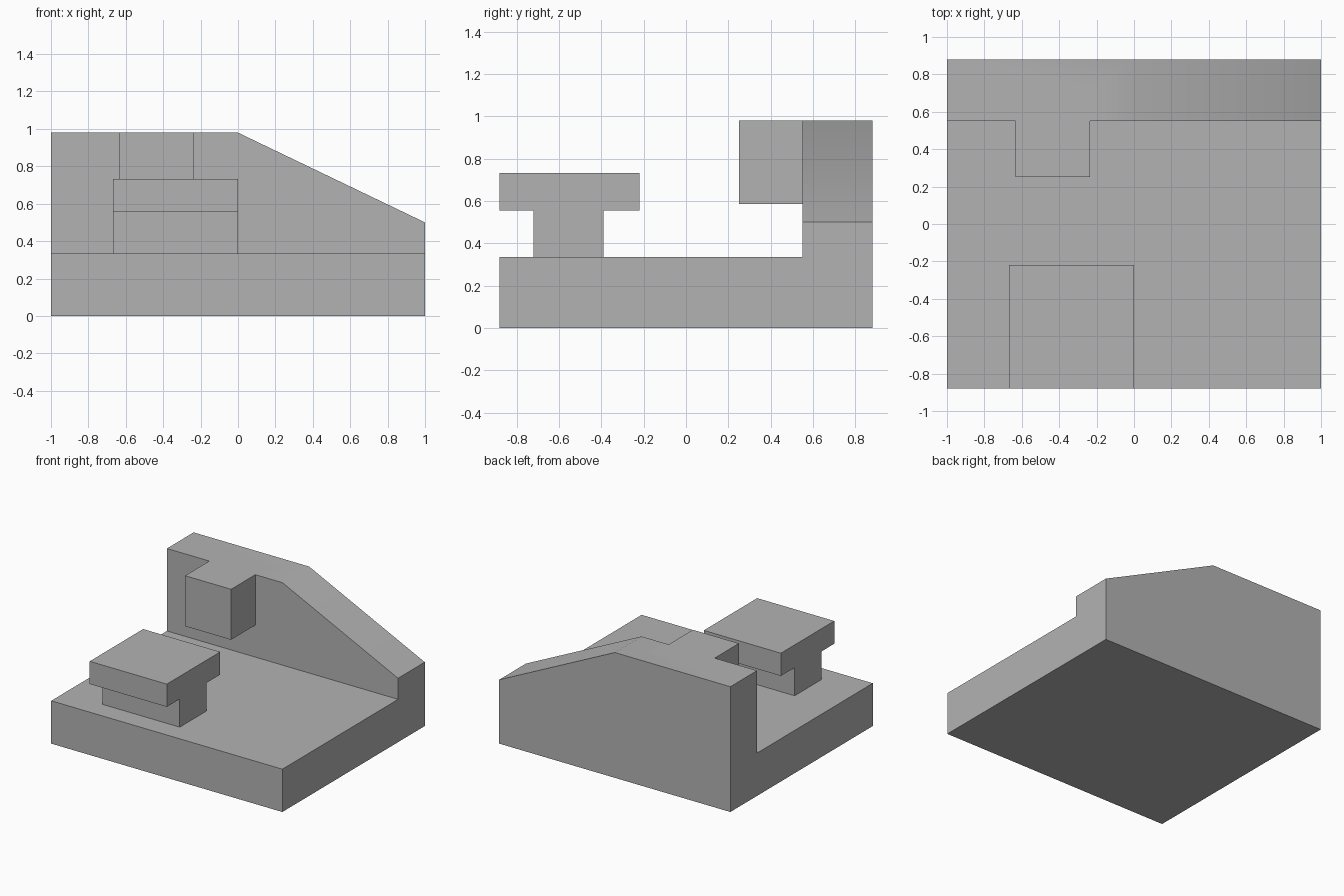
import bpy
import bmesh
from mathutils import Vector

cube = bpy.data.objects.get("Cube")
if cube:
    bpy.data.objects.remove(cube, do_unlink=True)

grey = bpy.data.materials.new("light grey")
grey.use_nodes = True
colour = (0.45, 0.45, 0.45, 1)
grey.diffuse_color = colour
grey.node_tree.nodes["Principled BSDF"].inputs["Base Color"].default_value = colour


def extrude_profile(name, profile, x0, x1, cut=None):
    """Extrude a (y, z) outline along x; optionally slice off one side of a plane."""
    bm = bmesh.new()
    face = bm.faces.new([bm.verts.new((x0, y, z)) for y, z in profile])
    new = bmesh.ops.extrude_face_region(bm, geom=[face])["geom"]
    verts = [v for v in new if isinstance(v, bmesh.types.BMVert)]
    bmesh.ops.translate(bm, verts=verts, vec=(x1 - x0, 0, 0))
    if cut:
        point, normal = cut
        geom = bm.verts[:] + bm.edges[:] + bm.faces[:]
        res = bmesh.ops.bisect_plane(bm, geom=geom, dist=1e-5, plane_co=point,
                                     plane_no=normal, clear_outer=True)
        edges = [e for e in bm.edges if e.is_boundary]
        bmesh.ops.holes_fill(bm, edges=edges)
    bmesh.ops.recalc_face_normals(bm, faces=bm.faces)
    mesh = bpy.data.meshes.new(name)
    bm.to_mesh(mesh)
    bm.free()
    mesh.materials.append(grey)
    obj = bpy.data.objects.new(name, mesh)
    bpy.context.collection.objects.link(obj)
    return obj


# Plate with an upright back wall whose left half slopes down
FRONT, BACK, WALL, DECK, TOP, END = -0.88, 0.88, 0.55, 0.335, 0.98, 0.5
body = extrude_profile(
    "base_and_back_wall",
    [(FRONT, 0), (BACK, 0), (BACK, TOP), (WALL, TOP), (WALL, DECK), (FRONT, DECK)],
    -1, 1, cut=(Vector((0, 0, TOP)), Vector((TOP - END, 0, 1)).normalized()))

# Square lug joined to the front of the wall, flush with its top
lug = extrude_profile(
    "wall_lug", [(0.25, 0.585), (0.7, 0.585), (0.7, TOP), (0.25, TOP)], -0.633, -0.235)
join = body.modifiers.new("join_lug", "BOOLEAN")
join.operation = "UNION"
join.solver = "EXACT"
join.object = lug
bpy.context.view_layer.objects.active = body
bpy.ops.object.modifier_apply(modifier=join.name)
bpy.data.objects.remove(lug, do_unlink=True)

# T-shaped block standing on the plate
block = extrude_profile(
    "t_block",
    [(-0.72, DECK), (-0.39, DECK), (-0.39, 0.555), (-0.22, 0.555),
     (-0.22, 0.733), (FRONT, 0.733), (FRONT, 0.555), (-0.72, 0.555)],
    -0.667, 0)

# Crisp corners, soft shading over the shallow slope break
bpy.ops.object.select_all(action="DESELECT")
for obj in (body, block):
    obj.select_set(True)
bpy.context.view_layer.objects.active = body
bpy.ops.object.shade_smooth_by_angle()
